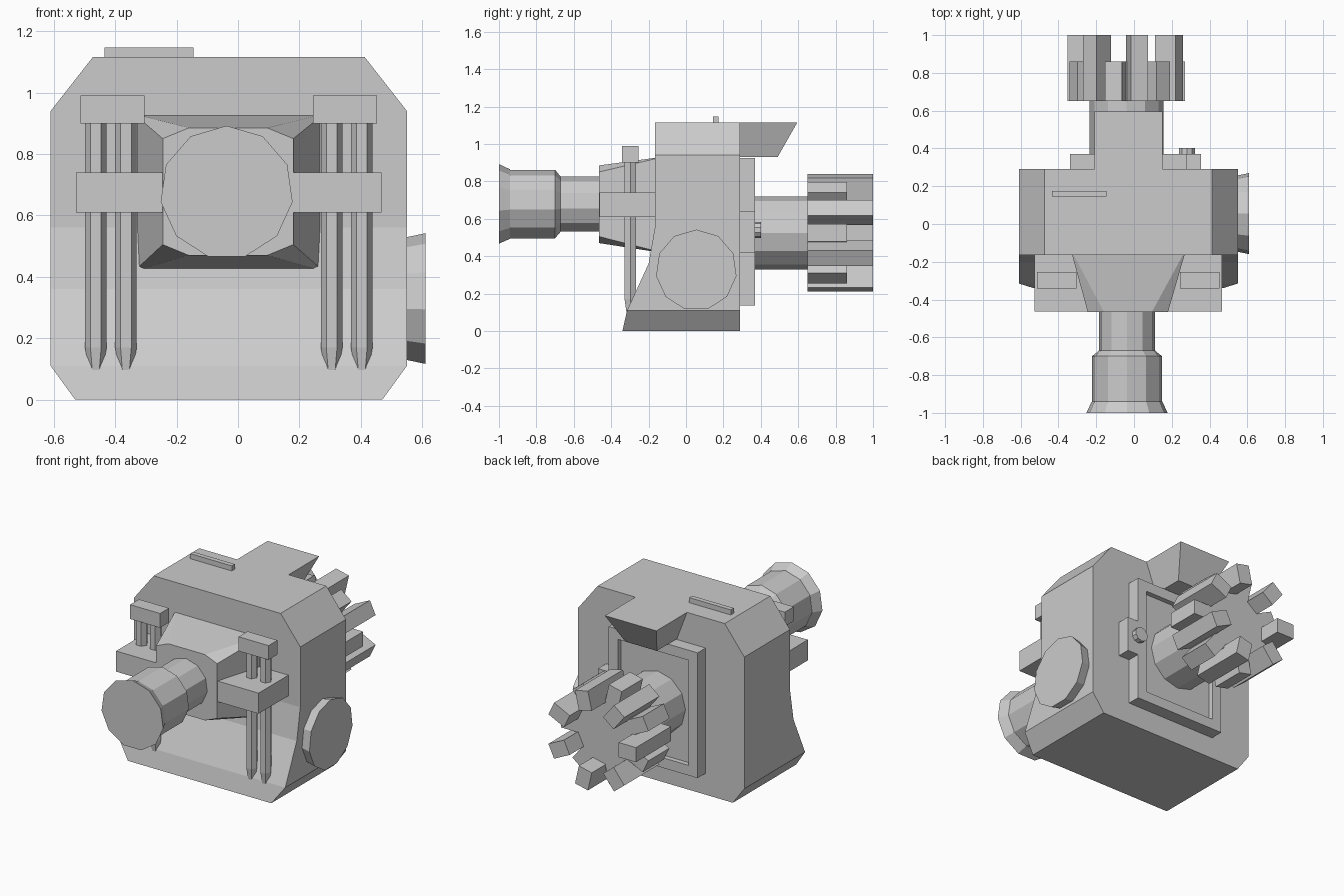
import bpy, bmesh
from math import sin, cos, pi
from mathutils import Matrix, Vector

if "Cube" in bpy.data.objects:
    bpy.data.objects.remove(bpy.data.objects["Cube"])

CX = -0.03  # symmetry line of the main body


def add_object(name, bm):
    bmesh.ops.recalc_face_normals(bm, faces=bm.faces)
    mesh = bpy.data.meshes.new(name)
    bm.to_mesh(mesh)
    bm.free()
    obj = bpy.data.objects.new(name, mesh)
    bpy.context.collection.objects.link(obj)
    return obj


def loft_into(bm, rings):
    """Bridge equal-sized rings of points and cap both ends."""
    loops = [[bm.verts.new(p) for p in r] for r in rings]
    n = len(loops[0])
    for a, b in zip(loops, loops[1:]):
        for i in range(n):
            j = (i + 1) % n
            bm.faces.new((a[i], a[j], b[j], b[i]))
    bm.faces.new(loops[0])
    bm.faces.new(loops[-1])


def loft(name, rings):
    bm = bmesh.new()
    loft_into(bm, rings)
    return add_object(name, bm)


def box_rings(x0, x1, y0, y1, z0, z1):
    return [[(x0, y0, z), (x1, y0, z), (x1, y1, z), (x0, y1, z)] for z in (z0, z1)]


def box(name, *ext):
    return loft(name, box_rings(*ext))


def turned(name, axis, centre, profile, sides, phase=pi / 2):
    """Low-poly turned part; profile = (position along axis, radius)."""
    rings = []
    for t, r in profile:
        ring = []
        for i in range(sides):
            a = phase + 2 * pi * i / sides
            u, v = centre[0] + r * cos(a), centre[1] + r * sin(a)
            ring.append({'x': (t, u, v), 'y': (u, t, v), 'z': (u, v, t)}[axis])
        rings.append(ring)
    return loft(name, rings)


# Main housing: rectangular sections stacked upwards, (z, x half width, front y)
sections = [(0, .50, -.34), (.11, .58, -.315), (.36, .58, -.2),
            (.56, .58, -.165), (.94, .58, -.165), (1.115, .443, -.165)]
loft("housing", [[(CX - w, f, z), (CX + w, f, z), (CX + w, .29, z), (CX - w, .29, z)]
                 for z, w, f in sections])

# Rear hood over the drive shaft
loft("rear_hood", [
    [(-.14, .25, .93), (.08, .25, .93), (.08, .49, .93), (-.14, .49, .93)],
    [(-.21, .25, 1.115), (.15, .25, 1.115), (.15, .595, 1.115), (-.21, .595, 1.115)]])

# Strip on the roof
box("roof_strip", -.435, -.145, .145, .175, 1.10, 1.147)

# Rear frame with a recessed panel
bm = bmesh.new()
loft_into(bm, box_rings(-.34, .28, .28, .37, .135, .925))
bm.normal_update()
bmesh.ops.recalc_face_normals(bm, faces=bm.faces)
face = max(bm.faces, key=lambda f: f.calc_center_median().y)
bmesh.ops.inset_individual(bm, faces=[face], thickness=.09)
bmesh.ops.inset_individual(bm, faces=[face], thickness=.001, depth=-.03)
add_object("rear_frame", bm)
box("latch_tab", .27, .355, .28, .37, .42, .64)
turned("latch_knob", 'y', (.28, .54), [(.36, .044), (.402, .044)], 10)

# Drive shaft and toothed wheel
turned("drive_shaft", 'y', (-.04, .525), [(.3, .195), (.68, .195)], 12)
turned("wheel_hub", 'y', (-.04, .525), [(.65, .215), (.86, .215)], 14, pi / 14)
bm = bmesh.new()
for k in range(14):
    end = .86 if k % 2 else 1.0
    a = pi / 14 + k * pi / 7
    before = len(bm.verts)
    loft_into(bm, box_rings(-.046, .046, .65, end, .19, .311))
    bm.verts.ensure_lookup_table()
    move = Matrix.Translation((-.04, 0, .525)) @ Matrix.Rotation(a, 4, 'Y')
    bmesh.ops.transform(bm, matrix=move, verts=bm.verts[before:])
add_object("wheel_teeth", bm)

# Front snout: rectangle at the housing narrowing to a clipped rectangle


def clipped(y, x0, x1, z0, z1, dx, dz):
    return [(x0, y, z1 - dz), (x0 + dx, y, z1), (x1 - dx, y, z1), (x1, y, z1 - dz),
            (x1, y, z0 + dz), (x1 - dx, y, z0), (x0 + dx, y, z0), (x0, y, z0 + dz)]


loft("snout", [clipped(-.155, -.33, .27, .422, .927, .006, .004),
               clipped(-.465, -.245, .18, .47, .885, .085, .035)])

# Barrel with a flared muzzle
turned("barrel", 'y', (-.037, .675),
       [(-.4, .15), (-.67, .15), (-.70, .187), (-.94, .187), (-.942, .19), (-1, .217)], 11)

# Round cover on the right side
turned("side_cover", 'x', (.055, .325), [(.53, .2), (.61, .217)], 11)

# Mirrored clamps with pairs of pointed rods
for side, label in ((-1, "left"), (1, "right")):
    def span(a, b):
        return sorted((CX + side * a, CX + side * b))
    box(label + "_clamp", *span(.205, .497), -.462, -.15, .61, .74)
    box(label + "_rod_cap", *span(.274, .483), -.342, -.253, .90, .99)
    for i, off in enumerate((.335, .433)):
        turned(f"{label}_rod_{i + 1}", 'z', (CX + side * off, -.298),
               [(.055, .016), (.17, .035), (.92, .035)], 6, 0)
